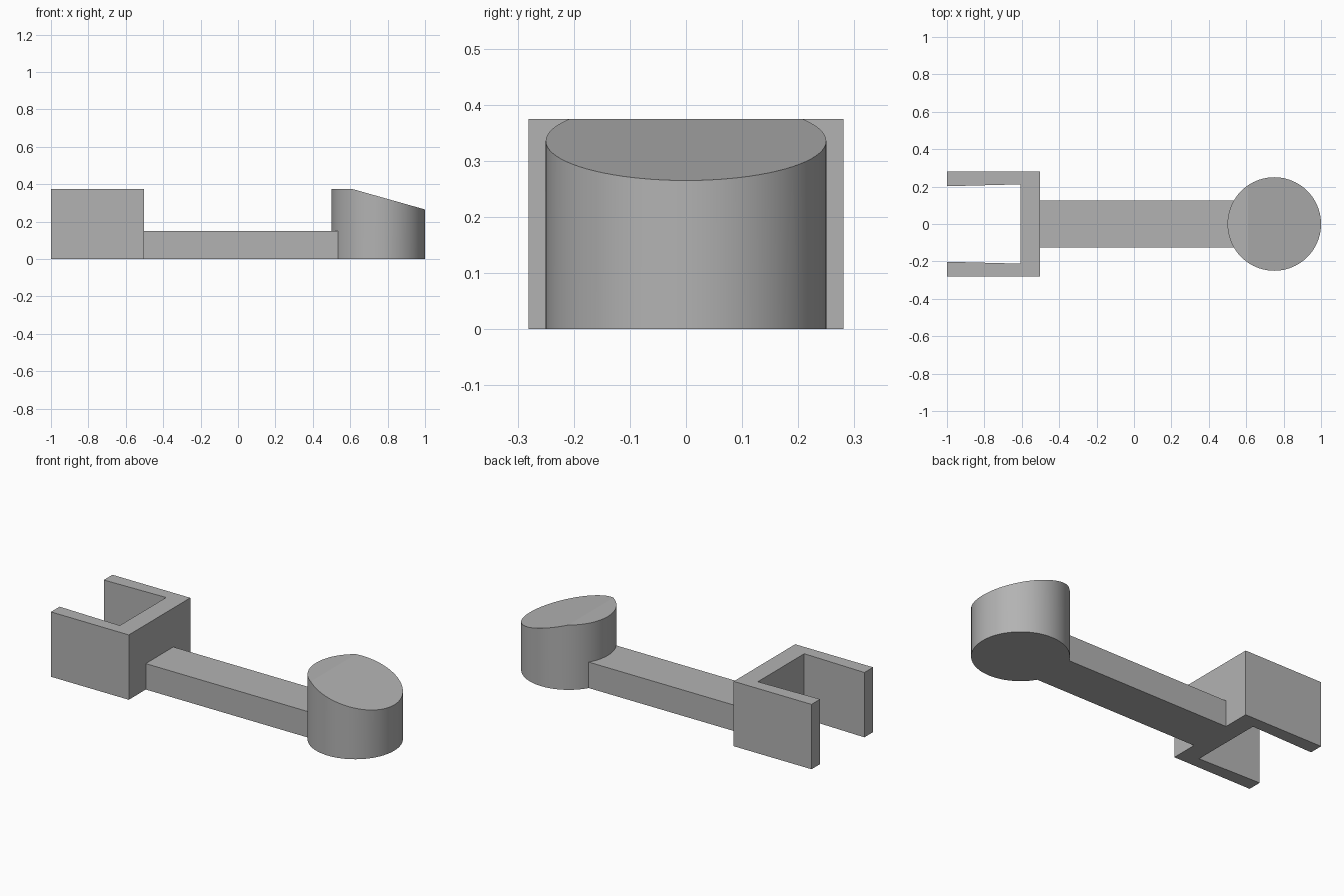
import bpy, bmesh, math
from mathutils import Vector

cube = bpy.data.objects.get("Cube")
if cube:
    bpy.data.objects.remove(cube, do_unlink=True)

grey = bpy.data.materials.new("plain grey")
grey.use_nodes = True
colour = (0.45, 0.45, 0.45, 1)
grey.diffuse_color = colour
grey.node_tree.nodes["Principled BSDF"].inputs["Base Color"].default_value = colour


def extrude_profile(name, points, height, cut=None):
    """Raise a ground outline to a height, optionally sliced by a plane."""
    bm = bmesh.new()
    base = bm.faces.new([bm.verts.new((x, y, 0)) for x, y in points])
    top = bmesh.ops.extrude_face_region(bm, geom=[base])["geom"]
    bmesh.ops.translate(bm, vec=(0, 0, height),
                        verts=[v for v in top if isinstance(v, bmesh.types.BMVert)])
    if cut:
        geom = bm.verts[:] + bm.edges[:] + bm.faces[:]
        res = bmesh.ops.bisect_plane(bm, geom=geom, plane_co=cut[0],
                                     plane_no=cut[1], clear_outer=True)
        edges = [e for e in res["geom_cut"] if isinstance(e, bmesh.types.BMEdge)]
        bmesh.ops.holes_fill(bm, edges=edges, sides=0)
    bmesh.ops.recalc_face_normals(bm, faces=bm.faces[:])
    mesh = bpy.data.meshes.new(name)
    bm.to_mesh(mesh)
    bm.free()
    mesh.materials.append(grey)
    obj = bpy.data.objects.new(name, mesh)
    bpy.context.collection.objects.link(obj)
    return obj


HEIGHT, RADIUS, CENTRE, HALF_BEAM = 0.375, 0.25, 0.75, 0.126


def arc(start, end, steps):
    angles = [start + (end - start) * i / steps for i in range(steps + 1)]
    return [(CENTRE + RADIUS * math.cos(a), RADIUS * math.sin(a)) for a in angles]


# Open-ended jaw with slightly tapering prongs
half = [(-0.502, 0.281), (-1, 0.281), (-1, 0.202), (-0.608, 0.212)]
jaw = extrude_profile("fork_jaw", half + [(x, -y) for x, y in reversed(half)], HEIGHT)

# Beam whose end follows the round head
spread = math.asin(HALF_BEAM / RADIUS)
beam_outline = [(-0.502, HALF_BEAM), (-0.502, -HALF_BEAM)]
beam_outline += arc(math.pi + spread, math.pi - spread, 12)
beam = extrude_profile("connecting_beam", beam_outline, 0.15)

# Round head with its top sliced down towards the end
slope = Vector((0.11, 0, 0.39)).normalized()
head = extrude_profile("sloped_round_head", arc(0, math.tau, 80)[:-1], HEIGHT,
                       cut=(Vector((0.61, 0, HEIGHT)), slope))

bpy.ops.object.select_all(action="DESELECT")
head.select_set(True)
bpy.context.view_layer.objects.active = head
bpy.ops.object.shade_smooth_by_angle(angle=math.radians(10))
